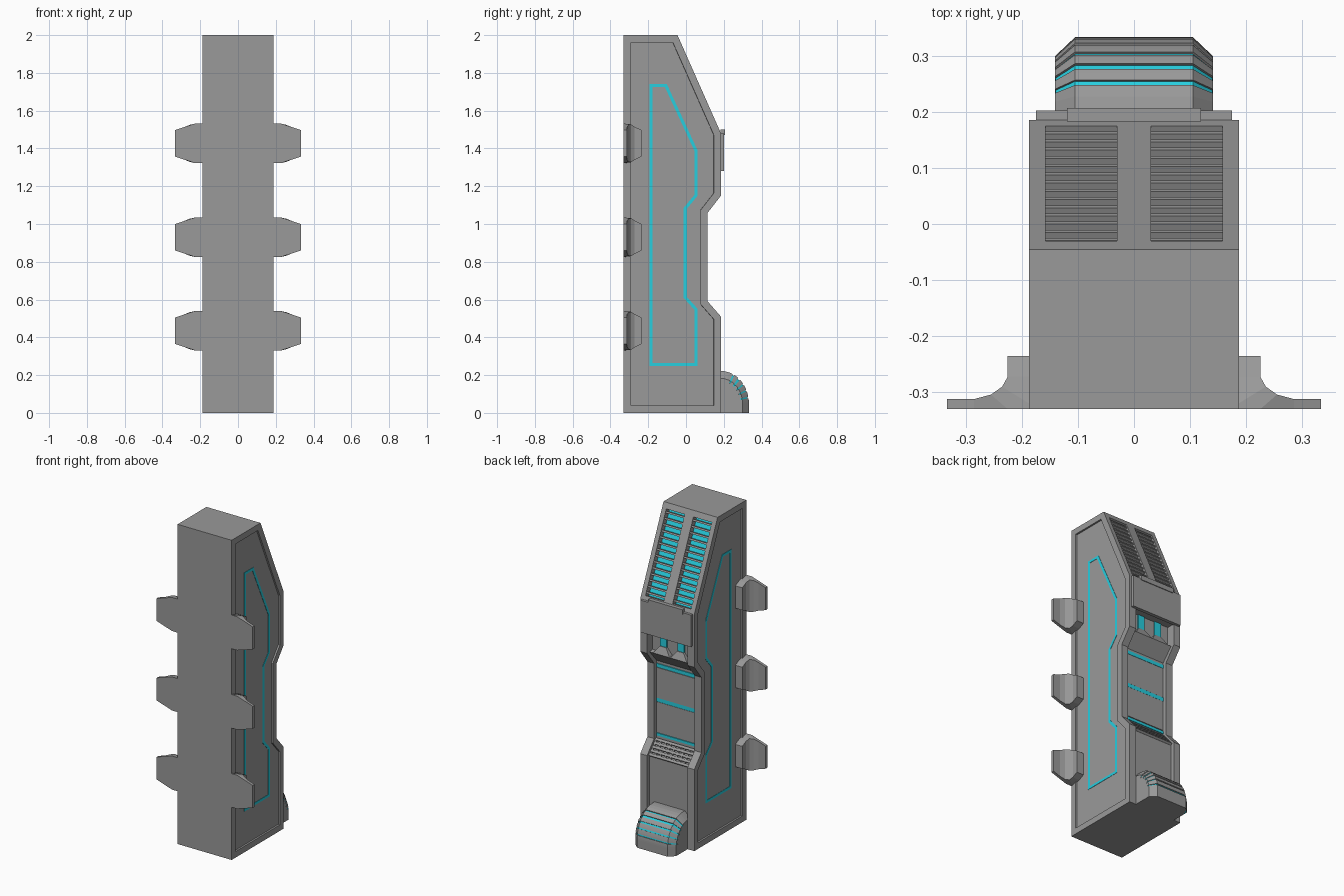
import bpy, bmesh
from math import atan2, cos, sin, radians
from mathutils import Matrix

if "Cube" in bpy.data.objects:
    bpy.data.objects.remove(bpy.data.objects["Cube"])


def material(name, rgb):
    m = bpy.data.materials.new(name)
    m.diffuse_color = (*rgb, 1)
    m.use_nodes = True
    m.node_tree.nodes["Principled BSDF"].inputs["Base Color"].default_value = m.diffuse_color
    return m


cyan = material("cyan_glow", (0.02, 0.62, 0.74))
grey = material("dark_grey", (0.32, 0.32, 0.32))


def finish(name, bm, mat=None):
    bmesh.ops.recalc_face_normals(bm, faces=bm.faces)
    me = bpy.data.meshes.new(name)
    bm.to_mesh(me)
    bm.free()
    ob = bpy.data.objects.new(name, me)
    bpy.context.collection.objects.link(ob)
    me.materials.append(mat or grey)
    return ob


def loft_bm(rings):
    bm = bmesh.new()
    vs = [[bm.verts.new(p) for p in r] for r in rings]
    n = len(rings[0])
    for a, b in zip(vs, vs[1:]):
        for i in range(n):
            j = (i + 1) % n
            bm.faces.new((a[i], a[j], b[j], b[i]))
    caps = [bm.faces.new(vs[0]), bm.faces.new(vs[-1])]
    bmesh.ops.recalc_face_normals(bm, faces=bm.faces)
    bm.normal_update()
    return bm, caps


def loft(name, rings, mat=None):
    return finish(name, loft_bm(rings)[0], mat)


def extrude(name, prof, x0, x1, mat=None):
    return loft(name, [[(x, y, z) for y, z in prof] for x in (x0, x1)], mat)


def boxes(name, items, mat=None, frame=Matrix()):
    """Several boxes (centre, size) in one object, placed in a local frame."""
    bm = bmesh.new()
    for c, s in items:
        m = frame @ Matrix.Translation(c) @ Matrix.Diagonal((*s, 1))
        bmesh.ops.create_cube(bm, size=1, matrix=m)
    return finish(name, bm, mat)


def cut(ob, cutter):
    cutter.hide_render = True
    cutter.hide_viewport = True
    cutter.display_type = 'WIRE'
    m = ob.modifiers.new("cut", 'BOOLEAN')
    m.operation = 'DIFFERENCE'
    m.solver = 'EXACT'
    m.object = cutter


# main body with recessed sides
W = 0.187
prof = [(-.33, 0), (.185, 0), (.185, .51), (.115, .59), (.115, 1.06),
        (.185, 1.15), (.185, 1.48), (-.045, 2), (-.33, 2)]
bm, caps = loft_bm([[(x, y, z) for y, z in prof] for x in (-W, W)])
for t, d in ((.038, 0), (.001, -.01)):
    bmesh.ops.inset_individual(bm, faces=caps, thickness=t, depth=d, use_even_offset=True)
    bm.normal_update()
body = finish("body", bm)

# back channel with a shallow pocket under the cover plate
cut(body, extrude("channel_cutter",
    [(.3, -.1), (.16, -.1), (.16, .50), (.09, .58), (.09, 1.07), (.16, 1.15),
     (.13, 1.155), (.13, 1.285), (.3, 1.285)], -.14, .14))

# glowing outline on each side
outline = [(-.193, .248), (.062, .248), (.062, .55), (.004, .615), (.004, 1.08),
           (.062, 1.15), (.062, 1.388), (-.102, 1.742), (-.193, 1.742)]
for s in (-1, 1):
    bm = bmesh.new()
    f = bm.faces.new([bm.verts.new((s * .174, y, z)) for y, z in outline])
    f.normal_update()
    bmesh.ops.inset_individual(bm, faces=[f], thickness=.016, use_even_offset=True)
    bmesh.ops.delete(bm, geom=[f], context='FACES_ONLY')
    r = bmesh.ops.extrude_face_region(bm, geom=bm.faces[:])
    bmesh.ops.translate(bm, vec=(s * .005, 0, 0),
                        verts=[v for v in r["geom"] if isinstance(v, bmesh.types.BMVert)])
    finish("side_light", bm, cyan)

# sloped louvre vents: local y is the slope normal, local z runs up the slope
slope = Matrix.Translation((0, .185, 1.48)) @ Matrix.Rotation(atan2(.23, .52), 4, 'X')
N, L, T0 = 14, .507, .025
for s in (-1, 1):
    x = s * .094
    cut(body, boxes("vent_cutter", [((x, 0, T0 + L / 2), (.128, .08, L))], None, slope))
    boxes("vent_light", [((x, -.037, T0 + L / 2), (.127, .004, L - .001))], cyan, slope)
    p = L / N
    boxes("vent_slats", [((x, -.02, T0 + p * (i + .5)), (.128, .03, .011))
                         for i in range(N)], None, slope)

# cover plate, its top bar, and the pocket lights with funnels
boxes("cover_plate", [((0, .191, 1.38), (.35, .022, .2))])
boxes("cover_bar", [((0, .195, 1.485), (.238, .024, .03))])
for s in (-1, 1):
    x = s * .06
    boxes("pocket_light", [((x, .132, 1.22), (.045, .012, .128))], cyan)
    loft("pocket_funnel", [
        [(x - .058, .13, 1.15), (x + .058, .13, 1.15), (x + .058, .16, 1.15), (x - .058, .16, 1.15)],
        [(x - .022, .13, 1.195), (x + .022, .13, 1.195), (x + .022, .142, 1.195), (x - .022, .142, 1.195)]])

# middle panels and light strips
boxes("middle_panels", [((0, .09, z), (.27, .012, .19)) for z in (.72, .935)])
boxes("middle_lights", [((0, .09, z), (.276, .011, h))
                        for z, h in ((.612, .016), (.828, .024), (1.043, .022))], cyan)

# grille on the lower slope
g = Matrix.Translation((0, .125, .54)) @ Matrix.Rotation(atan2(.07, .08), 4, 'X')
boxes("grille", [((0, .008, (i - 2) * .024), (.276, .014, .015)) for i in range(5)]
      + [((-.132 + i * .033, .006, 0), (.008, .012, .1)) for i in range(9)], None, g)


# rounded ribbed foot: ellipse sections shrinking at the chamfered ends
def arc(a0, a1, k, n=3):
    pts = [radians(a0 + (a1 - a0) * i / n) for i in range(n + 1)]
    return [(.185 + .148 * k * cos(a), .05 + .172 * k * sin(a)) for a in pts]


def foot_part(name, section, half, mat=None):
    loft(name, [[(x, y, z) for y, z in section(k)]
                for x, k in ((-half, .77), (-.105, 1), (.105, 1), (half, .77))], mat)


def core(k):
    a = arc(90, 0, k, 24)
    return [(.155, 0), (.155, a[0][1])] + a + [(a[-1][0], 0)]


foot_part("foot_core", lambda k: core(k * .9), .1405)
foot_part("foot_light", lambda k: core(k * .965), .1395, cyan)
for a0, a1 in ((90, 65), (61, 52), (47, 38), (34.5, 25), (22, 12), (9, 0)):
    def rib(k, a0=a0, a1=a1):
        o, i = arc(a0, a1, k), arc(a1, a0, k * .85)
        if a0 == 90:      # run back into the body
            o, i = [(.155, o[0][1])] + o, i + [(.155, i[-1][1])]
        if a1 == 0:       # run down to the ground
            o, i = o + [(o[-1][0], 0)], [(i[0][0], 0)] + i
        return o + i
    foot_part("foot_rib", rib, .141)

# three mounting brackets on each side: outer curve, base line, half heights
outer = [(.225, -.235, .07), (.225, -.272, .088), (.235, -.290, .1),
         (.255, -.304, .098), (.285, -.312, .086), (.333, -.312, .07)]
base = [(.17, -.235, .07), (.17, -.272, .088), (.17, -.33, .105),
        (.225, -.33, .105), (.285, -.33, .086), (.333, -.33, .07)]
for zc in (.435, .93, 1.427):
    for s in (-1, 1):
        loft("mount_bracket", [
            [(s * ox, oy, zc + oh), (s * bx, by, zc + bh),
             (s * bx, by, zc - bh), (s * ox, oy, zc - oh)]
            for (ox, oy, oh), (bx, by, bh) in zip(outer, base)])
